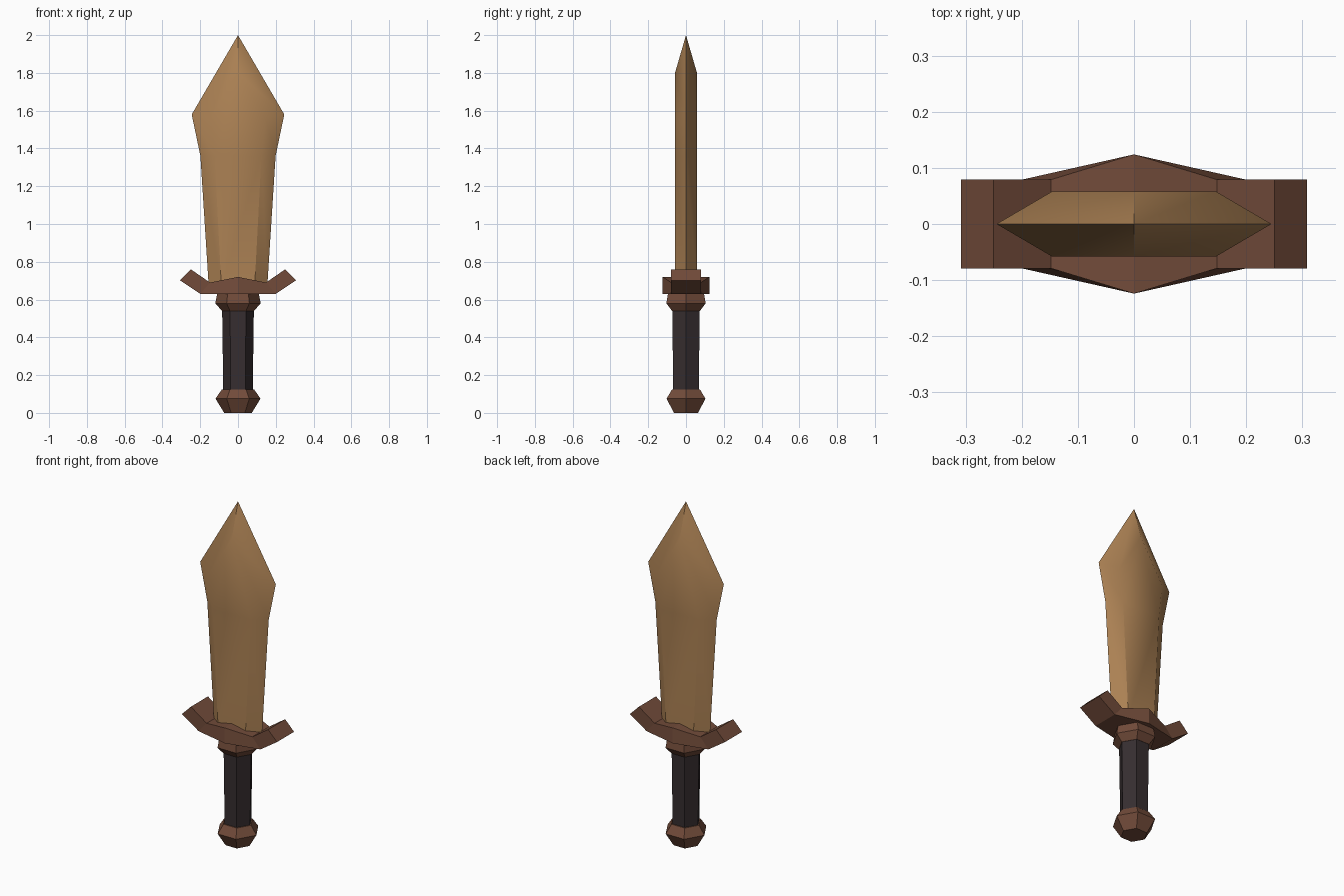
import bpy, math

if "Cube" in bpy.data.objects:
    bpy.data.objects.remove(bpy.data.objects["Cube"])


def material(name, rgb):
    m = bpy.data.materials.new(name)
    m.diffuse_color = (*rgb, 1)
    m.use_nodes = True
    m.node_tree.nodes["Principled BSDF"].inputs["Base Color"].default_value = m.diffuse_color
    return m


bronze = material("bronze", (0.42, 0.225, 0.09))
brown = material("brown metal", (0.168, 0.071, 0.042))
leather = material("dark leather", (0.037, 0.027, 0.029))


def make(name, verts, faces, mat):
    me = bpy.data.meshes.new(name)
    me.from_pydata(verts, [], faces)
    me.materials.append(mat)
    ob = bpy.data.objects.new(name, me)
    bpy.context.collection.objects.link(ob)
    return ob


def mirrored(half):
    """Closed outline from its right half; points on the centre line are kept once."""
    return half + [(-p[0], *p[1:]) for p in reversed(half) if p[0] > 0]


def stack(name, rings, mat, sides=6):
    """Six-sided turned shape from (radius, z) rings, capped at both ends."""
    verts = [(r * math.cos(2 * math.pi * i / sides), r * math.sin(2 * math.pi * i / sides), z)
             for r, z in rings for i in range(sides)]
    faces = [tuple(reversed(range(sides))), tuple(range(len(verts) - sides, len(verts)))]
    for k in range(len(rings) - 1):
        a, b = k * sides, (k + 1) * sides
        faces += [(a + i, a + (i + 1) % sides, b + (i + 1) % sides, b + i) for i in range(sides)]
    return make(name, verts, faces, mat)


# Pommel, grip and collar
stack("pommel", [(0.073, 0), (0.119, 0.075), (0.085, 0.125)], brown)
stack("grip", [(0.078, 0.11), (0.084, 0.55)], leather)
stack("collar", [(0.085, 0.54), (0.12, 0.58), (0.11, 0.632)], brown)

# Crossguard: upswept outline (x, z, half depth), swelling at the middle
out = mirrored([(0, 0.63, 0.124), (0.2, 0.63, 0.079), (0.308, 0.702, 0.079),
                (0.25, 0.76, 0.079), (0.148, 0.69, 0.079), (0, 0.72, 0.124)])
n = len(out)
verts = [(x, -d, z) for x, z, d in out] + [(x, d, z) for x, z, d in out]
front = [(0, 1, 4, 5), (1, 2, 3, 4), (0, 5, 6, 9), (9, 6, 7, 8)]
faces = front + [tuple(n + i for i in reversed(f)) for f in front]
faces += [(i, n + i, n + (i + 1) % n, (i + 1) % n) for i in range(n)]
make("crossguard", verts, faces, brown)

# Blade: sharp outer outline joined to raised flats on both sides
outer = mirrored([(0.155, 0.67), (0.199, 1.36), (0.245, 1.58), (0, 2.0)])
inner = mirrored([(0.088, 0.67), (0.124, 1.36), (0.146, 1.56), (0, 1.8)])
n = len(outer)
verts = [(x, 0, z) for x, z in outer]
verts += [(x, y, z) for y in (-0.058, 0.058) for x, z in inner]
faces = [tuple(range(n, 2 * n)), tuple(reversed(range(2 * n, 3 * n)))]
for i in range(n):
    j = (i + 1) % n
    faces += [(i, j, n + j, n + i), (j, i, 2 * n + i, 2 * n + j)]
blade = make("blade", verts, faces, bronze)
bpy.context.view_layer.objects.active = blade
blade.select_set(True)
bpy.ops.object.shade_smooth_by_angle(angle=math.radians(35))
